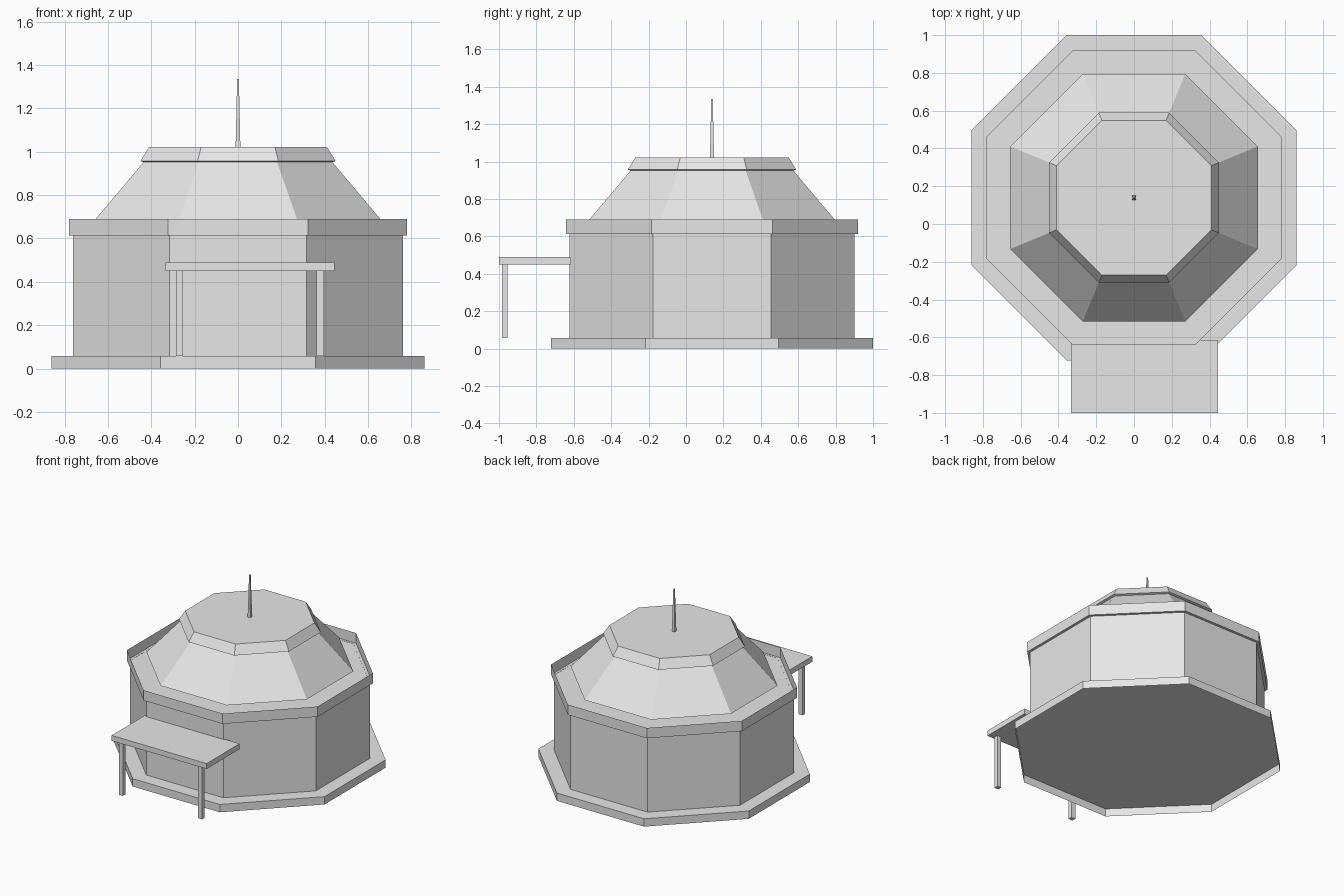
import bpy, bmesh, math
from mathutils import Vector

if "Cube" in bpy.data.objects:
    bpy.data.objects.remove(bpy.data.objects["Cube"])

CY = 0.139  # centre of the octagonal building in y

grey = bpy.data.materials.new("light_grey")
grey.diffuse_color = (0.8, 0.8, 0.8, 1)
grey.use_nodes = True
grey.node_tree.nodes["Principled BSDF"].inputs["Base Color"].default_value = grey.diffuse_color


def finish(name, bm):
    me = bpy.data.meshes.new(name)
    bm.to_mesh(me)
    bm.free()
    me.materials.append(grey)
    ob = bpy.data.objects.new(name, me)
    bpy.context.collection.objects.link(ob)
    return ob


def tower(name, profile, sides=8, top=False):
    """Stack of regular rings from (apothem, z) pairs, optionally capped."""
    bm = bmesh.new()
    rings = []
    for apothem, z in profile:
        r = apothem / math.cos(math.pi / sides)
        ring = []
        for i in range(sides):
            a = 2 * math.pi * (i + 0.5) / sides
            ring.append(bm.verts.new((r * math.cos(a), CY + r * math.sin(a), z)))
        rings.append(ring)
    for lo, hi in zip(rings, rings[1:]):
        for i in range(sides):
            j = (i + 1) % sides
            bm.faces.new((lo[i], lo[j], hi[j], hi[i]))
    if top:
        bm.faces.new(rings[-1])
    return finish(name, bm)


def box(name, lo, hi):
    bm = bmesh.new()
    bmesh.ops.create_cube(bm, size=1)
    lo, hi = Vector(lo), Vector(hi)
    for v in bm.verts:
        v.co = (lo + hi) / 2 + v.co * (hi - lo)
    return finish(name, bm)


# Octagonal plinth, hollow underneath, and the walls rising from it
tower("plinth", [(0.861, 0), (0.861, 0.058)], top=True)
tower("walls", [(0.761, 0.058), (0.761, 0.615)])

# Eave: flat deck over the walls with a thin upstanding rim
tower("eave_deck", [(0.761, 0.614), (0.78, 0.614)], top=True)
tower("eave_rim", [(0.78, 0.614), (0.78, 0.69)])

# Sloping roof shell raised above the deck, with a flat bevelled cap
tower("roof", [(0.656, 0.69), (0.435, 0.952)])
tower("roof_cap", [(0.435, 0.952), (0.45, 0.957), (0.41, 1.022)], top=True)

# Tapered mast
tower("mast", [(0.011, 1.02), (0.004, 1.335)], sides=4, top=True)

# Entrance canopy on two posts
box("canopy", (-0.334, -1.0, 0.45), (0.444, -0.615, 0.49))
for side, x in (("left", -0.27), ("right", 0.379)):
    box("canopy_post_" + side, (x - 0.0165, -0.984, 0.058), (x + 0.0165, -0.954, 0.452))
